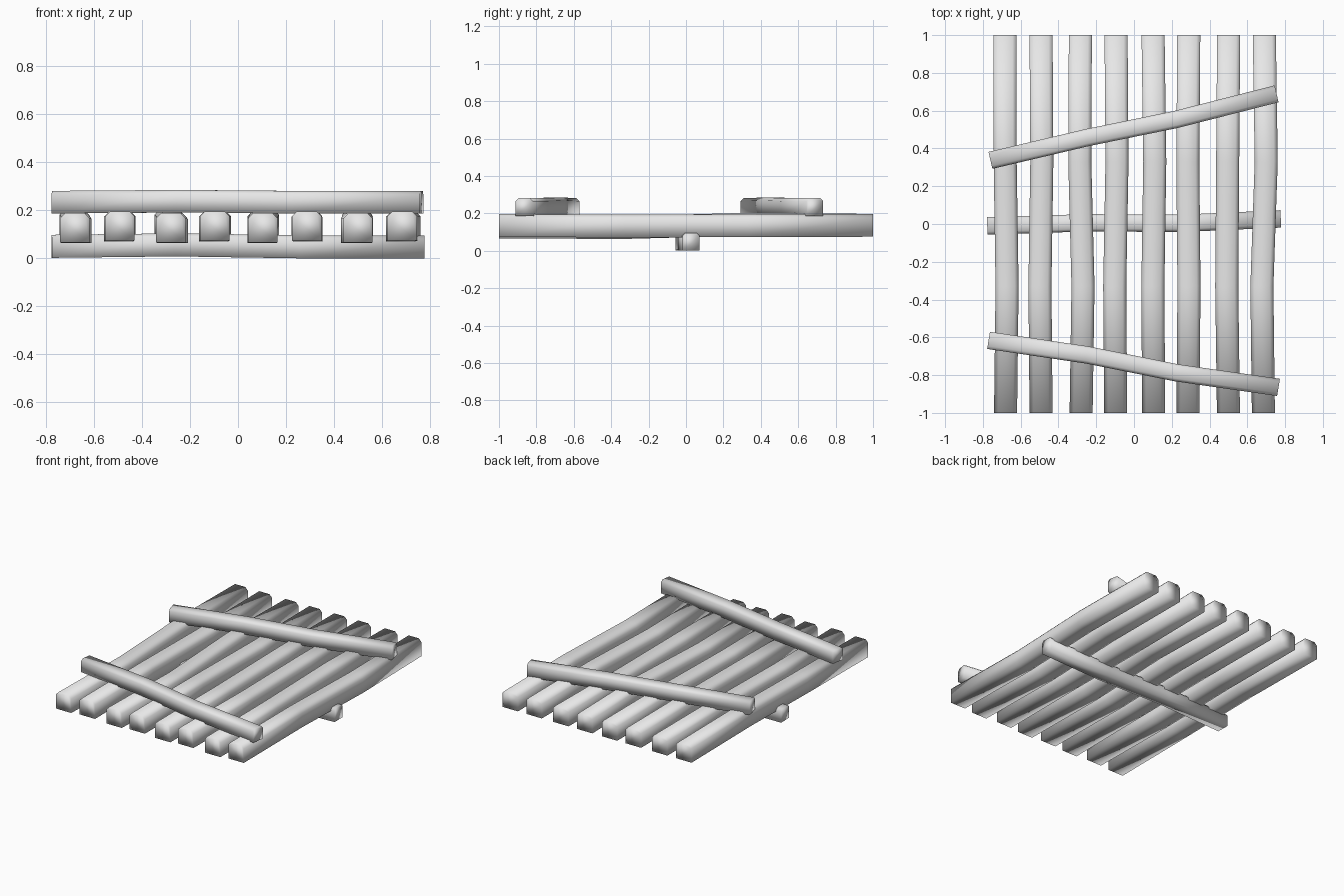
import bpy
import bmesh
from mathutils import Vector

cube = bpy.data.objects.get("Cube")
if cube:
    bpy.data.objects.remove(cube, do_unlink=True)

# One plain wood-stand-in grey
grey = bpy.data.materials.new("pale_grey")
grey.use_nodes = True
color = (0.8, 0.8, 0.8, 1)
grey.diffuse_color = color
grey.node_tree.nodes["Principled BSDF"].inputs["Base Color"].default_value = color

UP = Vector((0, 0, 1))


def timber(name, path, width, height):
    """Sweep a square section with chamfered top corners along a bent path."""
    pts = [Vector(p) for p in path]
    side = (pts[-1] - pts[0]).cross(UP).normalized()
    w, h, c = width / 2, height / 2, width * 0.17
    section = [(-w, -h), (w, -h), (w, h - c), (w - c, h), (c - w, h), (-w, h - c)]
    bm = bmesh.new()
    rings = [[bm.verts.new(p + side * u + UP * v) for u, v in section] for p in pts]
    for a, b in zip(rings, rings[1:]):
        for i in range(len(section)):
            j = (i + 1) % len(section)
            bm.faces.new((a[i], a[j], b[j], b[i]))
    bm.faces.new(rings[0])
    bm.faces.new(rings[-1])
    bmesh.ops.recalc_face_normals(bm, faces=bm.faces)
    for face in bm.faces:
        face.smooth = True
    mesh = bpy.data.meshes.new(name)
    bm.to_mesh(mesh)
    bm.free()
    mesh.materials.append(grey)
    obj = bpy.data.objects.new(name, mesh)
    bpy.context.collection.objects.link(obj)


# Long logs: centre x at four stations from front to back
log_centres = [
    (-0.68, -0.672, -0.682, -0.683),
    (-0.492, -0.498, -0.488, -0.492),
    (-0.28, -0.27, -0.287, -0.284),
    (-0.097, -0.102, -0.09, -0.095),
    (0.104, 0.1, 0.11, 0.101),
    (0.286, 0.291, 0.285, 0.29),
    (0.5, 0.491, 0.496, 0.501),
    (0.685, 0.677, 0.7, 0.69),
]
stations = (-1, -0.33, 0.33, 1)
for n, xs in enumerate(log_centres):
    sag = 0.004 if n % 2 else -0.004
    heights = (0.131 + sag, 0.128 + sag, 0.138 - sag, 0.136)
    timber(f"long_log_{n + 1}", list(zip(xs, stations, heights)), 0.122, 0.122)

# Cross beams: one below, two slanted on top
timber("lower_beam", [(-0.777, -0.01, 0.05), (-0.26, 0.006, 0.056),
                      (0.26, 0.004, 0.048), (0.777, 0.027, 0.048)], 0.092, 0.096)
timber("back_top_beam", [(-0.76, 0.337, 0.234), (-0.25, 0.457, 0.238),
                         (0.22, 0.553, 0.234), (0.755, 0.689, 0.234)], 0.092, 0.094)
timber("front_top_beam", [(-0.77, -0.616, 0.234), (-0.25, -0.693, 0.238),
                          (0.22, -0.787, 0.234), (0.765, -0.865, 0.234)], 0.092, 0.094)
